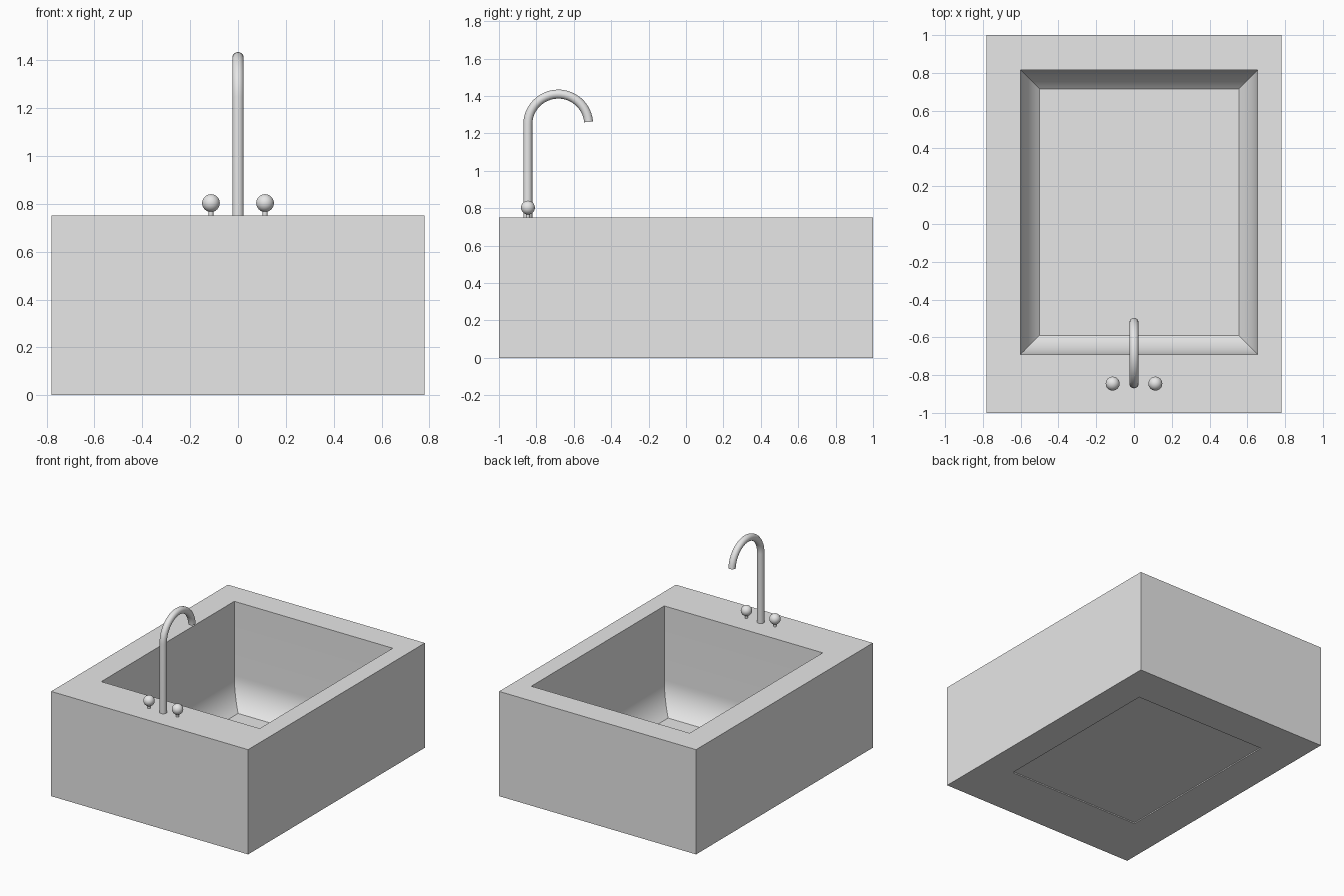
import bpy, bmesh, math

if "Cube" in bpy.data.objects:
    bpy.data.objects.remove(bpy.data.objects["Cube"])

metal = bpy.data.materials.new("light_grey")
metal.diffuse_color = (0.8, 0.8, 0.8, 1)
metal.use_nodes = True
metal.node_tree.nodes["Principled BSDF"].inputs["Base Color"].default_value = metal.diffuse_color


def finish(bm, name, angle=30):
    """Turn a bmesh into a named, smooth shaded object."""
    bmesh.ops.recalc_face_normals(bm, faces=bm.faces)
    mesh = bpy.data.meshes.new(name)
    bm.to_mesh(mesh)
    bm.free()
    mesh.materials.append(metal)
    ob = bpy.data.objects.new(name, mesh)
    bpy.context.collection.objects.link(ob)
    bpy.ops.object.select_all(action='DESELECT')
    ob.select_set(True)
    bpy.context.view_layer.objects.active = ob
    bpy.ops.object.shade_smooth_by_angle(angle=math.radians(angle))
    return ob


def skin(bm, loops):
    """Bridge successive closed loops and cap both ends."""
    rings = [[bm.verts.new(p) for p in loop] for loop in loops]
    for a, b in zip(rings, rings[1:]):
        n = len(a)
        for i in range(n):
            j = (i + 1) % n
            bm.faces.new((a[i], a[j], b[j], b[i]))
    bm.faces.new(rings[0])
    bm.faces.new(rings[-1])


def rect(x0, x1, y0, y1, z):
    return [(x0, y0, z), (x1, y0, z), (x1, y1, z), (x0, y1, z)]


def basin_ring(inset, z):
    return rect(-0.6 + inset, 0.655 - inset, -0.69 + inset, 0.815 - inset, z)


# Sink block: shallow recess underneath, outer walls, rim, bowl with coved foot
TOP, FLOOR, COVE, INSET = 0.75, 0.012, 0.22, 0.1
sweep = 2 * math.atan(INSET / (COVE - FLOOR))
radius = (COVE - FLOOR) / math.sin(sweep)
loops = [basin_ring(INSET, 0.008), basin_ring(INSET, 0),
         rect(-0.78, 0.78, -1, 1, 0), rect(-0.78, 0.78, -1, 1, TOP),
         basin_ring(0, TOP)]
for i in range(11):
    t = sweep * i / 10
    loops.append(basin_ring(radius * (1 - math.cos(t)), COVE - radius * math.sin(t)))
bm = bmesh.new()
skin(bm, loops)
finish(bm, "sink_block")

# Gooseneck spout: round section carried up the stem and around the arc
R, TUBE, CY, CZ = 0.163, 0.024, -0.683, 1.247
path = [(CY - R, TOP, math.pi)]
for i in range(25):
    a = math.pi - math.radians(175) * i / 24
    path.append((CY + R * math.cos(a), CZ + R * math.sin(a), a))
loops = []
for y, z, a in path:
    ring = []
    for k in range(24):
        t = math.tau * k / 24
        out = TUBE * math.cos(t)
        ring.append((TUBE * math.sin(t), y + out * math.cos(a), z + out * math.sin(a)))
    loops.append(ring)
bm = bmesh.new()
skin(bm, loops)
finish(bm, "spout")

# Tap knobs: ball on a thin stem, one each side of the spout
for side, x in (("left", -0.113), ("right", 0.113)):
    bm = bmesh.new()
    bmesh.ops.create_uvsphere(bm, u_segments=24, v_segments=16, radius=0.037)
    finish(bm, side + "_knob").location = (x, -0.845, 0.803)
    bm = bmesh.new()
    bmesh.ops.create_cone(bm, cap_ends=True, segments=16, radius1=0.01,
                          radius2=0.01, depth=0.04)
    finish(bm, side + "_knob_stem").location = (x, -0.845, TOP + 0.02)
